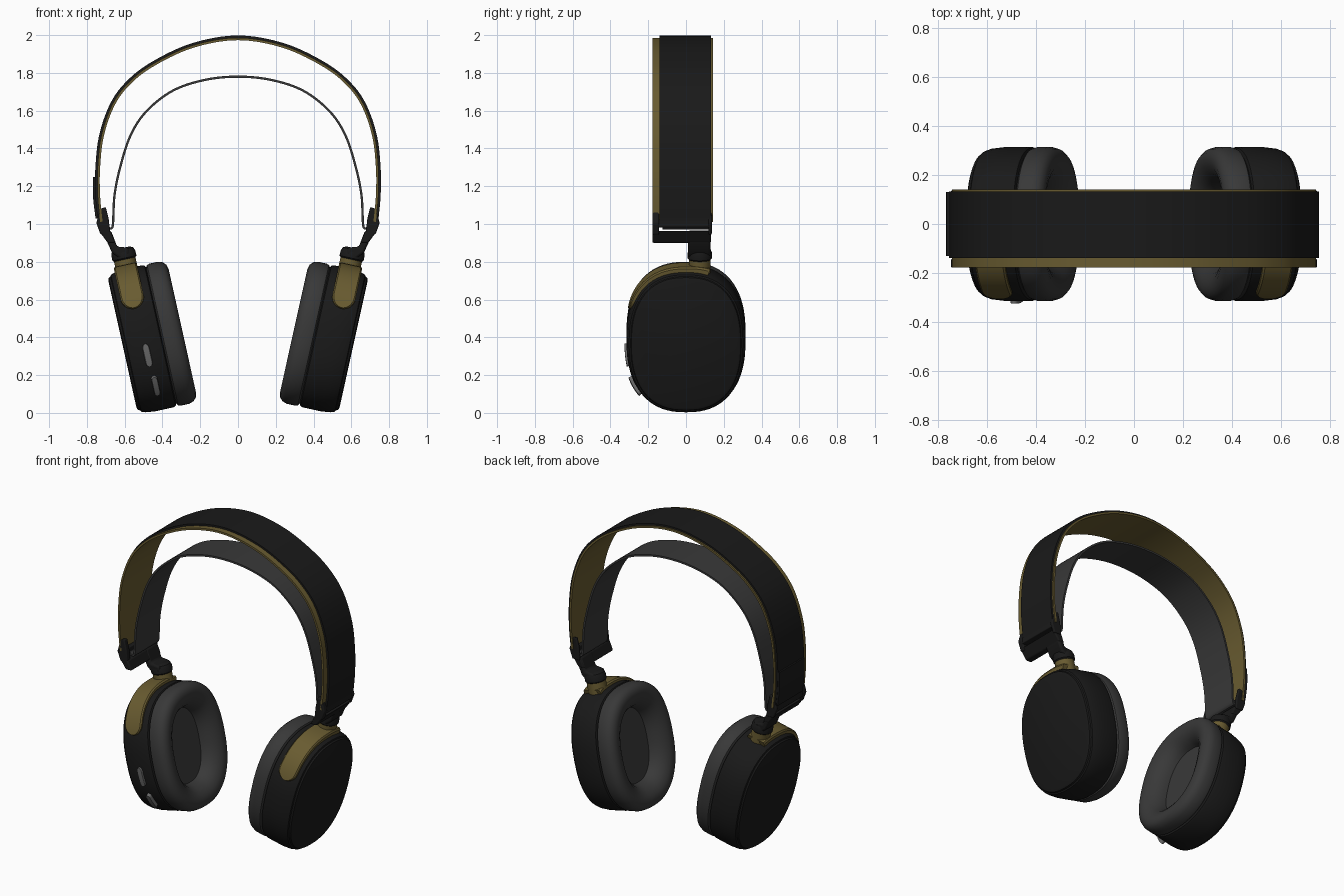
import bpy, bmesh, math
from mathutils import Vector

if "Cube" in bpy.data.objects:
    bpy.data.objects.remove(bpy.data.objects["Cube"])


def material(name, r, g, b):
    m = bpy.data.materials.new(name)
    m.diffuse_color = (r, g, b, 1)
    m.use_nodes = True
    m.node_tree.nodes["Principled BSDF"].inputs["Base Color"].default_value = m.diffuse_color
    return m


BLACK = material("black", 0.010, 0.010, 0.010)
GOLD = material("gold", 0.14, 0.105, 0.03)
GREY = material("dark_grey", 0.04, 0.04, 0.04)
BUTTON = material("button_grey", 0.14, 0.14, 0.14)

TILT = math.radians(12.5)
C, S = math.cos(TILT), math.sin(TILT)
HALF_H, HALF_W, POWER = 0.385, 0.315, 2 / 2.4


def cup_to_world(u, y, w, side):
    """Tilted ear cup frame: u outward, y back, w up."""
    return Vector((side * (0.405 + u * C + w * S), y, 0.41 - u * S + w * C))


def oval(theta, grow):
    """Rounded oval outline of the cup, grown outward by an offset."""
    c, s = math.cos(theta), math.sin(theta)
    return ((HALF_W + grow) * math.copysign(abs(c) ** POWER, c),
            (HALF_H + grow) * math.copysign(abs(s) ** POWER, s))


def loft(name, rings, mat, closed=False, bevel=0, angle=35):
    """Skin a list of equal-length vertex rings and cap the ends."""
    bm = bmesh.new()
    rows = [[bm.verts.new(p) for p in ring] for ring in rings]
    n = len(rows[0])
    for a, b in zip(rows, rows[1:] + (rows[:1] if closed else [])):
        for i in range(n):
            j = (i + 1) % n
            bm.faces.new((a[i], a[j], b[j], b[i]))
    if not closed:
        bm.faces.new(rows[0])
        bm.faces.new(rows[-1])
    bmesh.ops.recalc_face_normals(bm, faces=bm.faces)
    me = bpy.data.meshes.new(name)
    bm.to_mesh(me)
    bm.free()
    me.materials.append(mat)
    ob = bpy.data.objects.new(name, me)
    bpy.context.collection.objects.link(ob)
    if bevel:
        mod = ob.modifiers.new("bevel", 'BEVEL')
        mod.width, mod.segments = bevel, 3
        mod.limit_method = 'ANGLE'
    bpy.ops.object.select_all(action='DESELECT')
    bpy.context.view_layer.objects.active = ob
    ob.select_set(True)
    bpy.ops.object.shade_smooth_by_angle(angle=math.radians(angle))
    return ob


def oval_loft(name, profile, side, mat):
    """Cup-shaped solid from (inset, u) profile points."""
    rings = []
    for inset, u in profile:
        ring = []
        for i in range(72):
            y, w = oval(2 * math.pi * i / 72, -inset)
            ring.append(cup_to_world(u, y, w, side))
        rings.append(ring)
    return loft(name, rings, mat)


def strip(name, a0, a1, u, half, thick0, thick1, side, mat, round_start):
    """Pad wrapped on the cup's rim from angle a0 to a1 with rounded ends."""
    rings, n = [], 28
    span = math.radians(abs(a1 - a0)) * 0.34
    for i in range(n + 1):
        t = 0.5 - 0.5 * math.cos(math.pi * i / n)
        d = (1 - t) * span
        if round_start:
            d = min(d, t * span)
        k = min(d / half, 1)
        hw = half * max(math.sqrt(1 - (1 - k) ** 2), 0.12)
        th = math.radians(a0 + (a1 - a0) * t)
        top = thick0 + (thick1 - thick0) * t
        ring = []
        for du, g in ((-hw, -0.02), (-hw, top * 0.6), (-hw * 0.88, top),
                      (hw * 0.88, top), (hw, top * 0.6), (hw, -0.02)):
            y, w = oval(th, g)
            ring.append(cup_to_world(u + du, y, w, side))
        rings.append(ring)
    return loft(name, rings, mat)


def prism(name, outline, y0, y1, side, mat, bevel):
    """Front-view outline extruded from y0 to y1."""
    return loft(name, [[(side * x, y, z) for x, z in outline] for y in (y0, y1)], mat, bevel=bevel)


def spline(pts, steps=8):
    """Catmull-Rom samples through 2D points."""
    p = [Vector(q) for q in pts]
    p = [2 * p[0] - p[1]] + p + [2 * p[-1] - p[-2]]
    out = []
    for a, b, c, d in zip(p, p[1:], p[2:], p[3:]):
        for k in range(steps):
            t = k / steps
            out.append(0.5 * (2 * b + (c - a) * t + (2 * a - 5 * b + 4 * c - d) * t * t
                              + (3 * b - a - 3 * c + d) * t ** 3))
    return out + [p[-2]]


def band(name, pts, y0, y1, outer, inner, mat, mirrored=True):
    """Flat strap following a front-view curve, between two inward offsets."""
    full = pts + [(-x, z) for x, z in reversed(pts[:-1])] if mirrored else pts
    path = spline(full)
    rings = []
    for i, p in enumerate(path):
        t = (path[min(i + 1, len(path) - 1)] - path[max(i - 1, 0)]).normalized()
        inward = Vector((-t.y, t.x))
        a, b = p + inward * outer, p + inward * inner
        rings.append([(a.x, y0, a.y), (a.x, y1, a.y), (b.x, y1, b.y), (b.x, y0, b.y)])
    return loft(name, rings, mat)


# Headband: black cover, gold spring under it, and inner suspension strap
arch = [(0.742, 1.01), (0.755, 1.15), (0.755, 1.3), (0.735, 1.47), (0.68, 1.63),
        (0.60, 1.745), (0.47, 1.85), (0.25, 1.955), (0, 1.998)]
band("headband_cover", arch, -0.14, 0.132, 0, 0.013, BLACK)
band("headband_spring", arch, -0.178, 0.142, 0.012, 0.025, GOLD)
strap = [(0.698, 1.01), (0.693, 0.99), (0.68, 0.983), (0.668, 1.0), (0.66, 1.15), (0.63, 1.3),
         (0.575, 1.47), (0.49, 1.6), (0.35, 1.71), (0.18, 1.768), (0, 1.786)]
band("suspension_strap", strap, -0.125, 0.125, 0, 0.012, GREY)
# Strap fastener plate on one side only
band("strap_fastener", [(-0.757, 1.25), (-0.757, 1.14), (-0.744, 1.03)],
     -0.13, 0.13, -0.01, 0.006, BLACK, mirrored=False)

for side, tag in ((1, "right"), (-1, "left")):
    # Ear cup shell and soft cushion with its recessed speaker cover
    oval_loft("ear_cup_" + tag, [(0.02, 0.0), (0.004, 0.008), (0, 0.02), (0, 0.12), (0.006, 0.17),
                                 (0.014, 0.192), (0.022, 0.196), (0.026, 0.206), (0.04, 0.212)],
              side, BLACK)
    oval_loft("ear_cushion_" + tag,
              [(0.02, 0.004), (0.004, -0.006), (0, -0.02), (0, -0.065), (0.008, -0.09),
               (0.025, -0.106), (0.05, -0.113), (0.08, -0.108), (0.11, -0.092),
               (0.135, -0.066), (0.15, -0.035), (0.155, -0.01)], side, GREY)
    # Gold arm hugging the cup's front upper rim
    strip("cup_arm_" + tag, 72, 158, 0.108, 0.062, 0.026, 0.012, side, GOLD, False)
    # Gold swivel post and black knob above it
    for name, mat, prof in (
            ("swivel_post_", GOLD, [(0.058, 0.34), (0.058, 0.435), (0.05, 0.44)]),
            ("swivel_knob_", BLACK, [(0.058, 0.435), (0.065, 0.442), (0.065, 0.47),
                                     (0.058, 0.488), (0.04, 0.497)])):
        rings = [[cup_to_world(0.103 + r * math.cos(k * math.pi / 16),
                               0.073 + r * math.sin(k * math.pi / 16), w, side)
                  for k in range(32)] for r, w in prof]
        loft(name + tag, rings, mat)
    # Hinge arm and slotted bracket holding the bands
    prism("hinge_arm_" + tag, [(0.575, 0.835), (0.58, 0.875), (0.64, 0.88), (0.672, 0.965),
                               (0.72, 0.965), (0.695, 0.91), (0.668, 0.85), (0.625, 0.815)],
          0.01, 0.13, side, BLACK, 0.012)
    prism("bracket_bar_" + tag, [(0.648, 0.9), (0.675, 0.963), (0.735, 0.963), (0.69, 0.9)],
          -0.178, 0.132, side, BLACK, 0.008)
    post = [(0.675, 0.945), (0.685, 1.03), (0.7, 1.09), (0.73, 1.08), (0.75, 1.005), (0.728, 0.945)]
    prism("bracket_front_post_" + tag, post, -0.178, -0.143, side, BLACK, 0.006)
    prism("bracket_back_post_" + tag, post, 0.118, 0.137, side, BLACK, 0.006)
    prism("bracket_crossbar_" + tag, [(0.695, 0.982), (0.695, 1.025), (0.742, 1.025), (0.744, 0.982)],
          -0.15, 0.125, side, BLACK, 0.005)

# Control buttons on the front rim of the left cup
strip("volume_slider", 182, 198, 0.095, 0.018, 0.011, 0.011, -1, BUTTON, True)
strip("power_button", 207, 226, 0.087, 0.016, 0.02, 0.02, -1, BUTTON, True)
